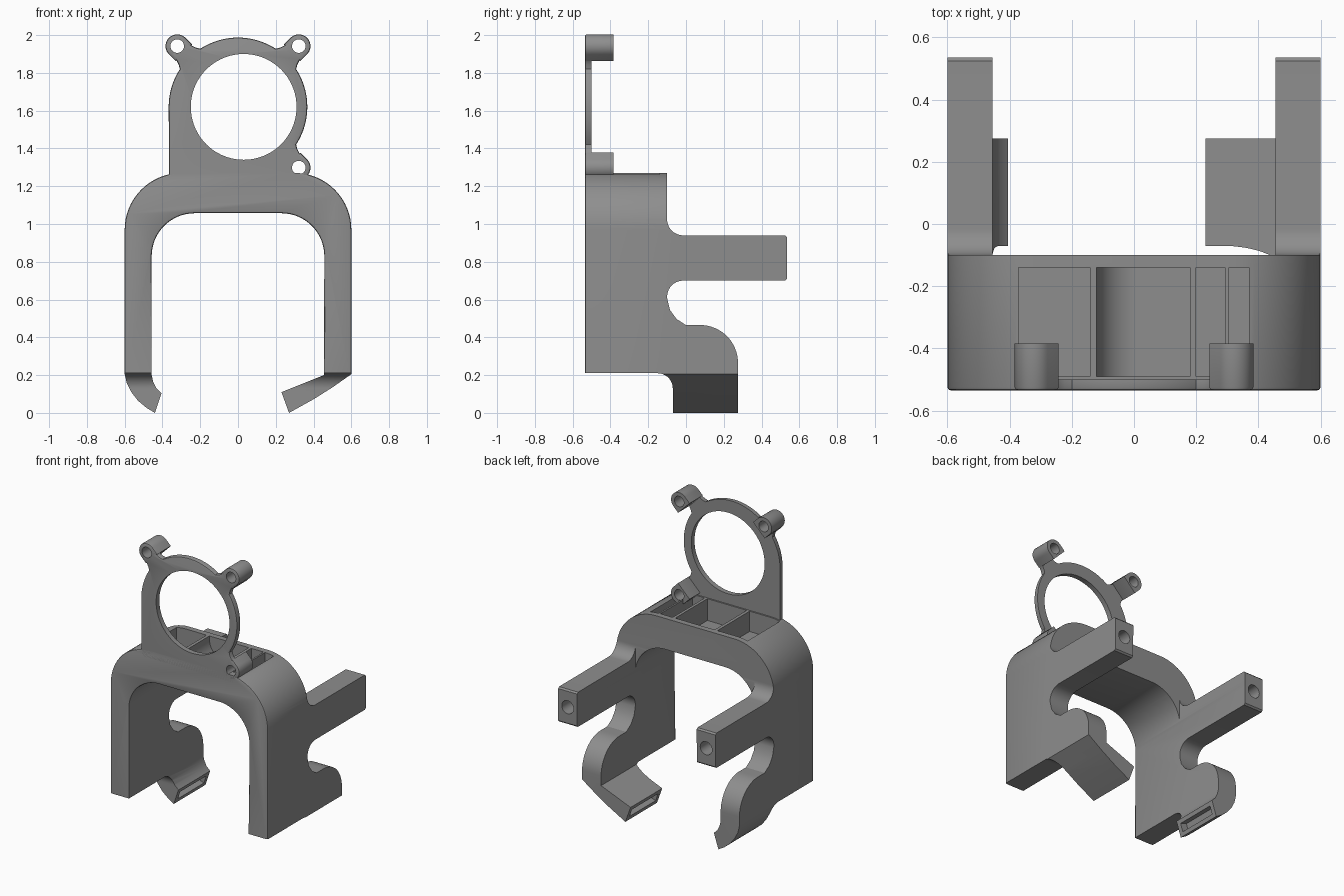
import bpy, bmesh, math
from mathutils import Vector

if "Cube" in bpy.data.objects:
    bpy.data.objects.remove(bpy.data.objects["Cube"])

grey = bpy.data.materials.new("matte grey")
grey.diffuse_color = (0.27, 0.27, 0.27, 1)
grey.use_nodes = True
grey.node_tree.nodes["Principled BSDF"].inputs["Base Color"].default_value = grey.diffuse_color


def arc(cx, cz, r, a0, a1, n=16):
    """Points along an arc, angles in degrees."""
    return [(cx + r * math.cos(math.radians(a0 + (a1 - a0) * i / n)),
             cz + r * math.sin(math.radians(a0 + (a1 - a0) * i / n))) for i in range(n + 1)]


def prism(name, pts, axis, lo, hi, bevel=None):
    """Extrude a 2D outline along x or y; bevel(midpoint) picks edges of the low cap."""
    place = (lambda p, t: (p[0], t, p[1])) if axis == "y" else (lambda p, t: (t, p[0], p[1]))
    bm = bmesh.new()
    a = [bm.verts.new(place(p, lo)) for p in pts]
    b = [bm.verts.new(place(p, hi)) for p in pts]
    cap = bm.faces.new(a)
    bm.faces.new(b[::-1])
    for i in range(len(pts)):
        j = (i + 1) % len(pts)
        bm.faces.new((a[i], b[i], b[j], a[j]))
    bmesh.ops.recalc_face_normals(bm, faces=bm.faces)
    if bevel:
        edges = [e for e in cap.edges if bevel((e.verts[0].co + e.verts[1].co) / 2)]
        bmesh.ops.bevel(bm, geom=edges, offset=0.01, segments=2, profile=0.5, affect="EDGES")
    me = bpy.data.meshes.new(name)
    bm.to_mesh(me)
    bm.free()
    ob = bpy.data.objects.new(name, me)
    bpy.context.collection.objects.link(ob)
    me.materials.append(grey)
    return ob


def box(x0, x1, y0, y1, z0, z1):
    return prism("cutter", [(x0, z0), (x1, z0), (x1, z1), (x0, z1)], "y", y0, y1)


def rod(x, z, r, y0, y1, n=32):
    return prism("cutter", arc(x, z, r, 0, 360, n)[:-1], "y", y0, y1)


def combine(ob, tool, op="DIFFERENCE"):
    """Apply a boolean and discard the tool."""
    mod = ob.modifiers.new("cut", "BOOLEAN")
    mod.operation, mod.object, mod.solver = op, tool, "EXACT"
    bpy.context.view_layer.objects.active = ob
    bpy.ops.object.modifier_apply(modifier=mod.name)
    bpy.data.objects.remove(tool)


def smooth(ob):
    bpy.ops.object.select_all(action="DESELECT")
    ob.select_set(True)
    bpy.context.view_layer.objects.active = ob
    bpy.ops.object.shade_smooth_by_angle(angle=math.radians(30))


FRONT, BACK = -0.535, -0.1

# Arch with two hooked feet: front outline intersected with side outline
outline = ([(-0.44, 0.0), (-0.485, 0.027), (-0.53, 0.065), (-0.565, 0.11), (-0.588, 0.155), (-0.6, 0.205)]
           + arc(-0.3, 0.97, 0.3, 180, 90) + arc(0.3, 0.97, 0.3, 90, 0)
           + [(0.6, 0.205), (0.5, 0.135), (0.4, 0.072), (0.27, 0.0), (0.23, 0.11), (0.455, 0.2)]
           + arc(0.23, 0.83, 0.227, 0, 90) + arc(-0.23, 0.83, 0.227, 90, 180)
           + [(-0.457, 0.2), (-0.449, 0.165), (-0.432, 0.13), (-0.405, 0.105)])
arch = prism("arch_frame", outline, "y", FRONT, 0.56,
             lambda m: m.z > 0.2 and not (abs(m.x) < 0.36 and m.z > 1.2))
side = ([(-0.6, 0.21)] + arc(-0.15, 0.13, 0.08, 90, 0) + [(-0.07, -0.1), (0.275, -0.1)]
        + arc(0.075, 0.265, 0.2, 0, 90) + [(0.0, 0.465), (-0.05, 0.497), (-0.085, 0.545)]
        + arc(-0.015, 0.615, 0.085, 190, 90) + [(0.525, 0.7), (0.535, 0.71), (0.535, 0.93), (0.525, 0.94)]
        + arc(-0.015, 1.025, 0.085, 270, 180) + [(BACK, 1.4), (-0.6, 1.4)])
combine(arch, prism("cutter", side, "x", -0.8, 0.8), "INTERSECT")

# Square inner sides of the rear arms, with screw holes in their ends
combine(arch, box(-0.455, 0.455, BACK + 0.001, 0.7, 0.65, 1.2))
for s in (-1, 1):
    combine(arch, rod(s * 0.528, 0.82, 0.045, 0.38, 0.6, 24))

# Top pocket: compartments separated by thin ribs, the middle one with a curved end
combine(arch, box(-0.372, -0.142, -0.49, -0.14, 1.13, 1.4))
middle = [(0.18, 1.4), (-0.12, 1.4), (-0.12, 1.25)] + arc(0.01, 1.25, 0.13, 180, 270) + [(0.18, 1.12)]
combine(arch, prism("cutter", middle, "y", -0.49, -0.14))
combine(arch, box(0.2, 0.293, -0.49, -0.14, 1.17, 1.4))
combine(arch, box(0.305, 0.37, -0.49, -0.14, 1.17, 1.4))

# Slots in the hook tips
for a, b in (((-0.44, 0.0), (-0.405, 0.105)), ((0.23, 0.11), (0.27, 0.0))):
    a, b = Vector(a), Vector(b)
    along = (b - a).normalized()
    out = Vector((along.y, -along.x))
    if out.x * a.x > 0:
        out = -out
    mid = (a + b) / 2
    slot = [mid + along * u * 0.028 + out * v for u, v in ((-1, -0.05), (1, -0.05), (1, 0.05), (-1, 0.05))]
    combine(arch, prism("cutter", slot, "y", -0.04, 0.245))
smooth(arch)

# Ring plate: straight left edge, round right side, three necks for the screw bosses
CZ, R, D = 1.62, 0.367, 0.455


def polar(angle, dist, across):
    c, s = math.cos(math.radians(angle)), math.sin(math.radians(angle))
    return (c * dist - s * across, CZ + s * dist + c * across)


plate_pts = [(-0.365, 1.22), (0.34, 1.22)]
plate_pts += [polar(-45, D, -0.03), polar(-45, D, 0.06), polar(-45, 0.405, 0.056), polar(-45, 0.38, 0.064)]
plate_pts += arc(0, CZ, R, -33, 33, 20)
for angle, last in ((45, 123), (135, 180)):
    plate_pts += [polar(angle, 0.38, -0.064), polar(angle, 0.405, -0.056), polar(angle, D, -0.06),
                  polar(angle, D, 0.06), polar(angle, 0.405, 0.056), polar(angle, 0.38, 0.064)]
    plate_pts += arc(0, CZ, R, angle + 12, last, 20)
plate = prism("ring_plate", plate_pts, "y", FRONT, -0.5, lambda m: m.z > 1.27)
combine(plate, rod(0.03, CZ, 0.28, -0.7, -0.3, 72))

# Screw bosses: round outside, square towards the ring
for label, angle in (("right", 45), ("left", 135), ("lower", -45)):
    x, z = polar(angle, D, 0)
    pts = arc(x, z, 0.062, angle - 90, angle + 90, 20) + [polar(angle, D - 0.05, 0.062), polar(angle, D - 0.05, -0.062)]
    boss = prism(label + "_screw_boss", pts, "y", FRONT, -0.385, lambda m: True)
    for target in (plate, boss):
        combine(target, rod(x, z, 0.036, -0.7, -0.3, 32))
    smooth(boss)
smooth(plate)
